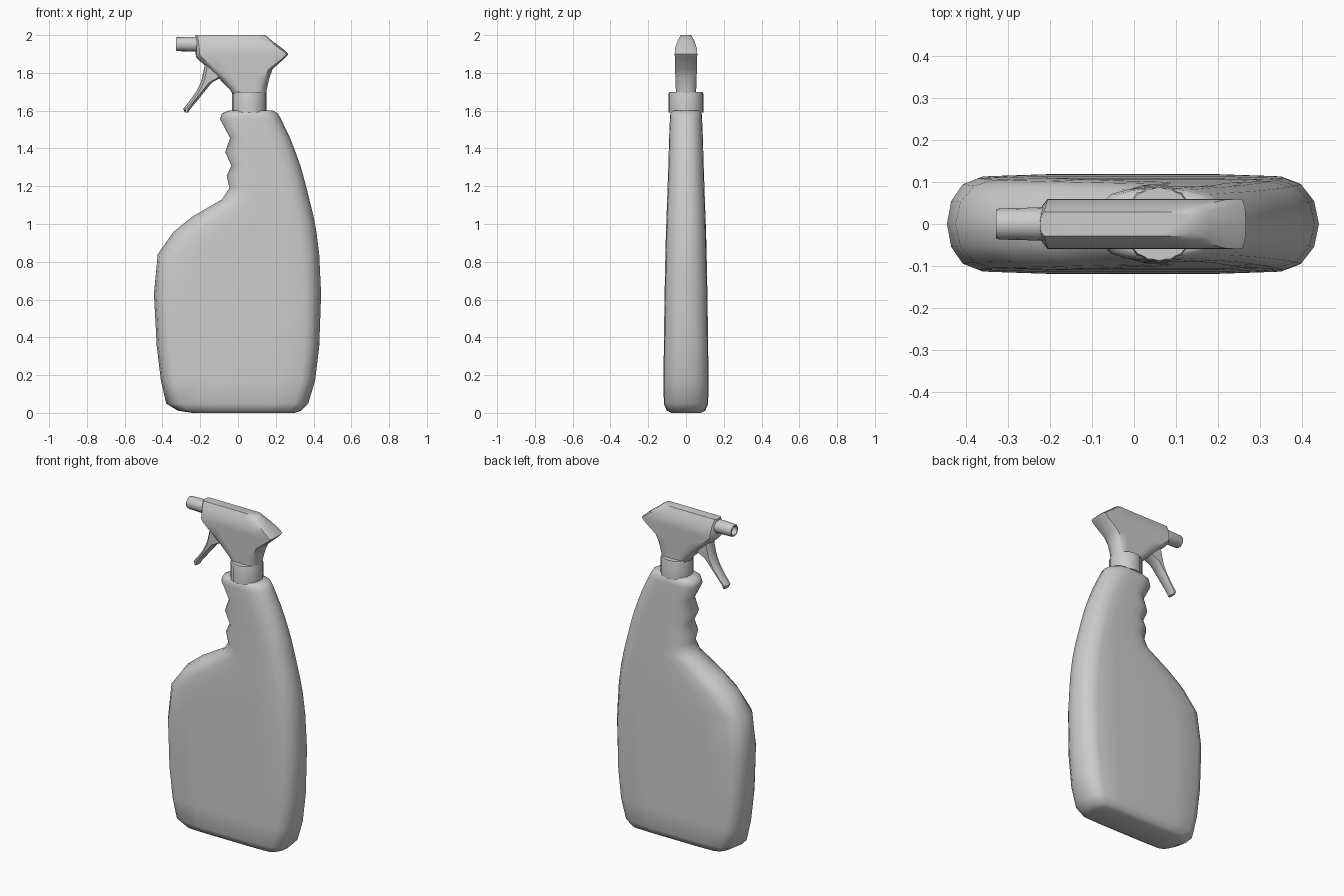
import bpy, bmesh, math
from mathutils import Vector


def finish(bm, name, angle):
    bmesh.ops.recalc_face_normals(bm, faces=bm.faces)
    me = bpy.data.meshes.new(name)
    bm.to_mesh(me)
    bm.free()
    for p in me.polygons:
        p.use_smooth = True
    me.set_sharp_from_angle(angle=math.radians(angle))
    ob = bpy.data.objects.new(name, me)
    bpy.context.collection.objects.link(ob)
    return ob


def skin(name, rings, angle=40, caps=True):
    """Join rings of points into a closed skin."""
    bm = bmesh.new()
    vs = [[bm.verts.new(p) for p in r] for r in rings]
    n = len(vs[0])
    for a, b in zip(vs, vs[1:]):
        for i in range(n):
            j = (i + 1) % n
            bm.faces.new((a[i], a[j], b[j], b[i]))
    if caps:
        bm.faces.new(vs[0])
        bm.faces.new(vs[-1])
    return finish(bm, name, angle)


def section(z, xl, xr, h, dl, dr, steps=6, bulge=1.0):
    """Flat-sided horizontal section with elliptical ends of depth dl and dr."""
    pts = []
    arc = [math.pi * (i / steps - 0.5) for i in range(steps + 1)]
    for t in arc:
        pts.append((xr - dr + dr * math.cos(t), h * math.sin(t), z))
    a, b = xr - dr, xl + dl
    mids = [a + (b - a) * f for f in (0.2, 0.5, 0.8)]
    pts += [(x, h * bulge, z) for x in mids]
    for t in arc:
        pts.append((xl + dl - dl * math.cos(t), -h * math.sin(t), z))
    pts += [(x, -h * bulge, z) for x in reversed(mids)]
    return pts


# Bottle: z, left, right, half depth, left rounding, right rounding
bottle = [
    (0.00, -0.24, 0.30, 0.075, 0.05, 0.05),
    (0.012, -0.32, 0.335, 0.098, 0.06, 0.06),
    (0.05, -0.38, 0.372, 0.113, 0.07, 0.07),
    (0.17, -0.408, 0.408, 0.114, 0.07, 0.075),
    (0.35, -0.430, 0.430, 0.113, 0.07, 0.08),
    (0.63, -0.445, 0.440, 0.109, 0.075, 0.085),
    (0.84, -0.425, 0.430, 0.105, 0.09, 0.09),
    (0.96, -0.340, 0.415, 0.102, 0.12, 0.09),
    (1.04, -0.240, 0.400, 0.099, 0.13, 0.09),
    (1.13, -0.085, 0.378, 0.096, 0.11, 0.09),
    (1.19, -0.045, 0.363, 0.094, 0.09, 0.09),
    (1.255, -0.060, 0.346, 0.092, 0.08, 0.09),
    (1.31, -0.035, 0.330, 0.090, 0.08, 0.09),
    (1.38, -0.068, 0.305, 0.088, 0.08, 0.09),
    (1.455, -0.042, 0.276, 0.086, 0.08, 0.09),
    (1.555, -0.095, 0.228, 0.082, 0.08, 0.09),
    (1.585, -0.085, 0.212, 0.080, 0.08, 0.09),
    (1.60, -0.050, 0.185, 0.070, 0.07, 0.08),
]
skin("bottle", [section(*r, bulge=1.04) for r in bottle], 50)

# Ribbed collar
def ribbed(z, r0, r1, n=40):
    return [(0.06 + (r0, r1)[k % 2] * math.cos(math.tau * k / n),
             (r0, r1)[k % 2] * math.sin(math.tau * k / n), z) for k in range(n)]

skin("collar", [ribbed(1.59, 0.092, 0.087), ribbed(1.69, 0.092, 0.087),
                ribbed(1.70, 0.087, 0.085)], 50)

# Spray head housing
head = [
    (1.69, -0.030, 0.150, 0.054, 0.04, 0.04),
    (1.71, -0.042, 0.152, 0.054, 0.04, 0.04),
    (1.77, -0.100, 0.165, 0.056, 0.04, 0.03),
    (1.82, -0.155, 0.183, 0.058, 0.04, 0.02),
    (1.88, -0.220, 0.250, 0.059, 0.03, 0.01),
    (1.90, -0.225, 0.267, 0.060, 0.02, 0.01),
    (1.93, -0.225, 0.234, 0.058, 0.02, 0.015),
    (1.97, -0.225, 0.180, 0.044, 0.015, 0.02),
    (2.00, -0.224, 0.145, 0.028, 0.01, 0.02),
]
skin("spray_head", [section(*r, steps=4) for r in head], 45)

# Trigger lever
lever = [
    (1.59, -0.280, -0.264, 0.024, 0.004, 0.004),
    (1.61, -0.290, -0.252, 0.028, 0.012, 0.012),
    (1.65, -0.258, -0.218, 0.031, 0.015, 0.015),
    (1.70, -0.222, -0.178, 0.034, 0.015, 0.015),
    (1.75, -0.197, -0.137, 0.037, 0.015, 0.015),
    (1.775, -0.190, -0.090, 0.038, 0.015, 0.015),
    (1.83, -0.178, -0.080, 0.038, 0.015, 0.015),
    (1.88, -0.172, -0.080, 0.038, 0.015, 0.015),
]
skin("trigger", [section(*r, steps=4) for r in lever], 45)

# Nozzle with recessed tip
nozzle = [(-0.20, 0.040), (-0.32, 0.037), (-0.328, 0.034), (-0.328, 0.027), (-0.30, 0.024)]
skin("nozzle", [[(x, r * math.cos(math.tau * k / 16), 1.952 + r * math.sin(math.tau * k / 16))
                 for k in range(16)] for x, r in nozzle], 40)
